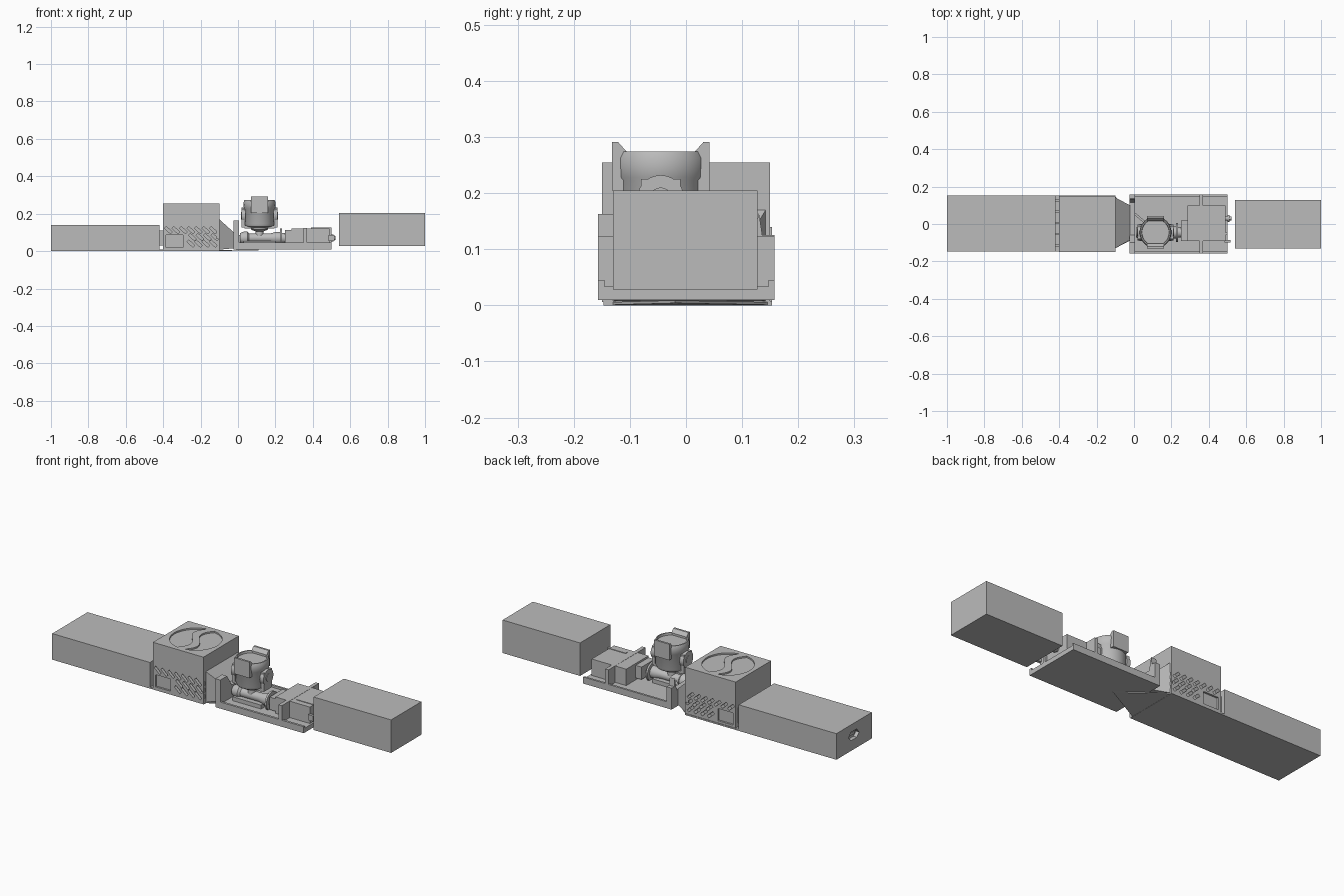
import bpy, bmesh, math
from mathutils import Matrix, Vector

if "Cube" in bpy.data.objects:
    bpy.data.objects.remove(bpy.data.objects["Cube"])

grey = bpy.data.materials.new("mid_grey")
grey.diffuse_color = (0.5, 0.5, 0.5, 1)
grey.use_nodes = True
grey.node_tree.nodes["Principled BSDF"].inputs["Base Color"].default_value = grey.diffuse_color


def finish(bm, name, smooth=False):
    bmesh.ops.recalc_face_normals(bm, faces=bm.faces)
    me = bpy.data.meshes.new(name)
    bm.to_mesh(me)
    bm.free()
    me.materials.append(grey)
    ob = bpy.data.objects.new(name, me)
    bpy.context.collection.objects.link(ob)
    if smooth:
        bpy.ops.object.select_all(action='DESELECT')
        ob.select_set(True)
        bpy.context.view_layer.objects.active = ob
        bpy.ops.object.shade_smooth_by_angle(angle=math.radians(35))
    return ob


def add_box(bm, x0, x1, y0, y1, z0, z1, rot=None):
    m = Matrix.Translation(((x0 + x1) / 2, (y0 + y1) / 2, (z0 + z1) / 2))
    if rot:
        m = m @ rot
    bmesh.ops.create_cube(bm, size=1, matrix=m @ Matrix.Diagonal((x1 - x0, y1 - y0, z1 - z0, 1)))


def boxes(name, *dims):
    bm = bmesh.new()
    for d in dims:
        add_box(bm, *d)
    return finish(bm, name)


def prism(bm, pts, vec):
    """Extrude a closed outline of 3D points along vec."""
    f = bm.faces.new([bm.verts.new(p) for p in pts])
    r = bmesh.ops.extrude_face_region(bm, geom=[f])
    bmesh.ops.translate(bm, vec=vec, verts=[v for v in r['geom'] if isinstance(v, bmesh.types.BMVert)])


def lathe(name, profile, centre, axis='Z', n=40):
    """Spin (radius, height) pairs round an axis."""
    bm = bmesh.new()
    rings = []
    for r, h in profile:
        rings.append([bm.verts.new((r * math.cos(2 * math.pi * i / n), r * math.sin(2 * math.pi * i / n), h))
                      for i in range(n)])
    for a, b in zip(rings, rings[1:]):
        for i in range(n):
            bm.faces.new((a[i], a[(i + 1) % n], b[(i + 1) % n], b[i]))
    bm.faces.new(rings[0])
    bm.faces.new(rings[-1])
    m = Matrix.Translation(centre)
    if axis == 'X':
        m = m @ Matrix.Rotation(math.pi / 2, 4, 'Y')
    bm.transform(m)
    return finish(bm, name, True)


def cut(ob, bm, name):
    c = finish(bm, name)
    c.hide_render = True
    c.hide_set(True)
    mod = ob.modifiers.new("cut", 'BOOLEAN')
    mod.operation, mod.solver, mod.object = 'DIFFERENCE', 'EXACT', c
    # bake the cut and drop the cutter
    dg = bpy.context.evaluated_depsgraph_get()
    me = bpy.data.meshes.new_from_object(ob.evaluated_get(dg))
    ob.modifiers.clear()
    ob.data = me
    bpy.data.objects.remove(c)


# Base plate and its pointed tongue under the tray
boxes("base_plate", (-1, -0.1, -0.147, 0.153, 0, 0.008))
bm = bmesh.new()
prism(bm, [(-0.1, -0.13, 0.001), (0.11, -0.02, 0.004), (-0.1, 0.145, 0.001)], (0, 0, 0.005))
finish(bm, "base_tongue")

# Left long box with a socket in its end
left = boxes("left_box", (-1, -0.42, -0.147, 0.153, 0.006, 0.14))
bm = bmesh.new()
prism(bm, [(-1.05, -0.04, 0.075), (-1.05, -0.02, 0.055), (-1.05, 0.03, 0.055),
           (-1.05, 0.05, 0.075), (-1.05, 0.03, 0.1), (-1.05, -0.02, 0.1)], (0.07, 0, 0))
cut(left, bm, "socket_cutter")
boxes("socket_bar", (-0.985, -0.975, -0.02, 0.03, 0.07, 0.085))
boxes("joining_studs", *[(-0.425, -0.395, y, y + 0.012, 0.03, 0.11)
                         for y in (-0.12, -0.06, 0.0, 0.06, 0.12)])

# Central housing with slanted vents and two wavy recesses in the top
housing = boxes("central_housing", (-0.4, -0.1, -0.15, 0.15, 0.006, 0.255))
bm = bmesh.new()
tilt = Matrix.Rotation(math.radians(42), 4, 'Y')
for side in (-1, 1):
    for row, z in enumerate((0.04, 0.075, 0.112)):
        for i in range(7):
            x = -0.372 + i * 0.04 + (0.008 if row == 1 else 0)
            if row < 2 and x < -0.27:
                continue
            add_box(bm, x - 0.022, x + 0.022, side * 0.15 - 0.025, side * 0.15 + 0.025, z - 0.007, z + 0.007, tilt)
    add_box(bm, -0.385, -0.295, side * 0.15 - 0.01, side * 0.15 + 0.01, 0.02, 0.085)
# vents on the end beside the funnel
for y in (-0.142, 0.142):
    for z in (0.04, 0.075, 0.11):
        add_box(bm, -0.115, -0.09, y - 0.003, y + 0.003, z - 0.01, z + 0.01)
R = 0.128
for s in (-1, 1):
    a0, a1 = math.radians(100), math.radians(260)
    pts = [(R * math.cos(a0 + (a1 - a0) * i / 20), R * math.sin(a0 + (a1 - a0) * i / 20)) for i in range(21)]
    for i in range(1, 20):
        y = pts[20][1] + (pts[0][1] - pts[20][1]) * i / 20
        pts.append((-0.022 - 0.032 * math.sin(math.pi * y / 0.126), y))
    prism(bm, [(-0.25 - s * x, -s * y, 0.247) for x, y in pts], (0, 0, 0.03))
cut(housing, bm, "housing_cutter")

# Funnel from the housing to the tray
bm = bmesh.new()
a = [bm.verts.new(p) for p in ((-0.1, -0.13, 0.008), (-0.1, 0.142, 0.008), (-0.1, 0.142, 0.17), (-0.1, -0.13, 0.17))]
b = [bm.verts.new(p) for p in ((-0.022, -0.085, 0.015), (-0.022, 0.1, 0.015), (-0.022, 0.1, 0.1), (-0.022, -0.085, 0.1))]
for i in range(4):
    bm.faces.new((a[i], a[(i + 1) % 4], b[(i + 1) % 4], b[i]))
bm.faces.new(a)
bm.faces.new(b)
finish(bm, "funnel")

# Tray: floor, rims, end wall and cross wall
boxes("tray", (-0.025, 0.5, -0.157, 0.158, 0.01, 0.034),
      (-0.025, 0.5, -0.157, -0.145, 0.01, 0.045),
      (-0.025, 0.5, 0.147, 0.158, 0.01, 0.045),
      (0.35, 0.37, -0.157, 0.158, 0.03, 0.123))
bm = bmesh.new()
prism(bm, [(-0.025, y, z) for y, z in ((-0.157, 0.01), (0.158, 0.01), (0.158, 0.125), (0.136, 0.125),
      (0.13, 0.165), (0.115, 0.1), (-0.06, 0.1), (-0.1, 0.163), (-0.157, 0.163))], (0.03, 0, 0))
finish(bm, "tray_end_wall")
bm = bmesh.new()
add_box(bm, -0.04, 0.08, 0.035, 0.047, 0.04, 0.085, Matrix.Rotation(math.radians(-40), 4, 'Z'))
finish(bm, "chute")

# Horizontal arm with collars, running to the motor
PX, PY = 0.115, -0.045
lathe("arm", [(0.026, 0), (0.034, 0.02), (0.034, 0.04), (0.024, 0.05), (0.024, 0.16), (0.032, 0.19),
              (0.032, 0.215), (0.05, 0.215), (0.05, 0.225), (0.028, 0.225), (0.028, 0.285)],
      (0.01, PY, 0.07), 'X', 32)
boxes("arm_foot", (0.03, 0.2, PY - 0.045, PY + 0.045, 0.03, 0.055))
lathe("pivot_stem", [(0.022, 0.07), (0.02, 0.105), (0.045, 0.115), (0.05, 0.135)], (PX, PY, 0))

# Round pot: tapered base, body and dished top
lathe("pot", [(0.05, 0.125), (0.074, 0.132), (0.08, 0.145), (0.08, 0.222), (0.084, 0.228), (0.085, 0.262),
              (0.08, 0.274), (0.074, 0.274), (0.072, 0.262), (0.03, 0.262)], (PX, PY, 0), n=48)
# Yoke arms with round pivots on both sides of the pot
for s, side in ((-1, "left"), (1, "right")):
    x = PX + s * 0.086
    boxes("yoke_arm_" + side, (x - 0.009, x + 0.009, PY - 0.035, PY + 0.035, 0.125, 0.225))
    lathe("yoke_pivot_" + side, [(0.042, -0.011), (0.042, 0.011)], (x, PY, 0.19), 'X')
    lathe("pivot_cap_" + side, [(0.02, -0.014), (0.02, 0.014)], (x, PY, 0.19), 'X', 24)
    # Raised ear at the front or back of the rim
    bm = bmesh.new()
    prism(bm, [(PX - 0.045, PY + s * y, z) for y, z in ((0.087, 0.205), (0.087, 0.291), (0.076, 0.291),
          (0.06, 0.273), (0.06, 0.205))], (0.09, 0, 0))
    finish(bm, "rim_ear_" + ("front" if s < 0 else "back"))
boxes("yoke_base", (PX - 0.08, PX + 0.08, PY - 0.035, PY + 0.035, 0.122, 0.136))

# Motor block
boxes("motor_block", (0.285, 0.49, -0.09, 0.1, 0.03, 0.122),
      (0.25, 0.29, -0.09, 0.02, 0.045, 0.112),
      (0.39, 0.5, -0.06, -0.045, 0.03, 0.125))
boxes("latch", (0.485, 0.515, -0.1, -0.085, 0.055, 0.085))
lathe("outlet", [(0.012, 0), (0.012, 0.02), (0.018, 0.02), (0.018, 0.03), (0.01, 0.03), (0.01, 0.04)],
      (0.48, 0.03, 0.07), 'X', 20)

# Right box, standing clear of the floor
boxes("right_box", (0.54, 1, -0.13, 0.127, 0.028, 0.205))
